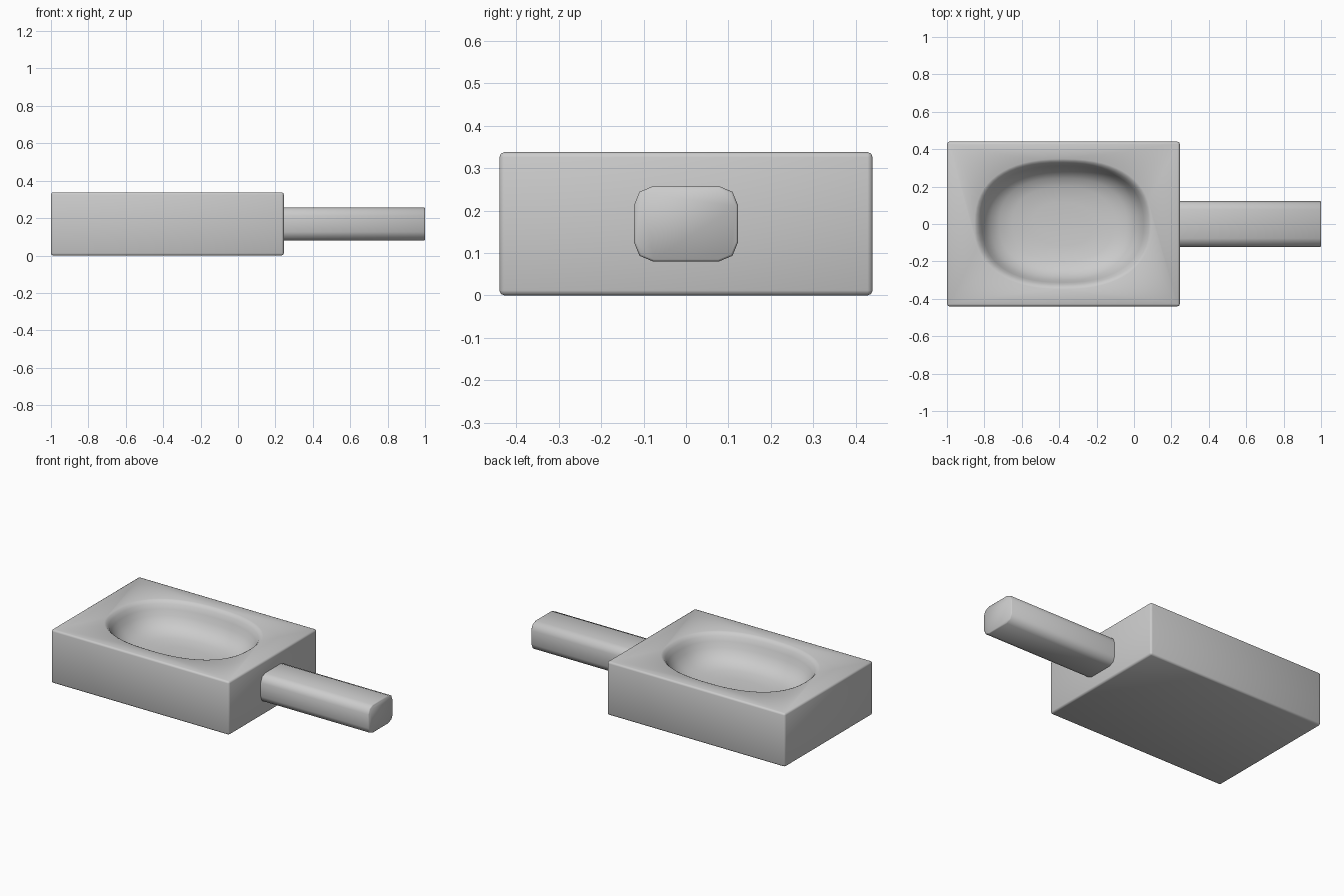
import bpy, bmesh, math

if "Cube" in bpy.data.objects:
    bpy.data.objects.remove(bpy.data.objects["Cube"])


def box(name, x0, x1, y, z0, z1):
    bpy.ops.mesh.primitive_cube_add(size=1, location=((x0 + x1) / 2, 0, (z0 + z1) / 2))
    ob = bpy.context.object
    ob.name = name
    ob.scale = (x1 - x0, 2 * y, z1 - z0)
    bpy.ops.object.transform_apply(location=True, rotation=False, scale=True)
    return ob


def bevel_edges(ob, width, segments, pick):
    bm = bmesh.new()
    bm.from_mesh(ob.data)
    edges = [e for e in bm.edges if pick(e)]
    bmesh.ops.bevel(bm, geom=edges, offset=width, segments=segments, profile=0.5, affect='EDGES')
    bm.to_mesh(ob.data)
    bm.free()


def along_x(e):
    return abs(e.verts[0].co.x - e.verts[1].co.x) > 0.3


# Rectangular body with a fine chamfer
body = box("body", -1.0, 0.245, 0.44, 0.0, 0.338)
bevel_edges(body, 0.012, 2, lambda e: True)

# Oval bowl cutter: squarish ovals lofted from the soft lip to the floor
N = 64
rings = [(0.475, 0.350, 0.40), (0.475, 0.350, 0.339), (0.462, 0.337, 0.333),
         (0.447, 0.324, 0.318), (0.432, 0.312, 0.29), (0.415, 0.300, 0.255),
         (0.385, 0.278, 0.218), (0.34, 0.245, 0.188), (0.27, 0.195, 0.170),
         (0.16, 0.115, 0.160)]
bm = bmesh.new()
loops = []
for a, b, z in rings:
    loop = []
    for i in range(N):
        t = 2 * math.pi * i / N
        c, s = math.cos(t), math.sin(t)
        p = 2 / 2.4
        loop.append(bm.verts.new((-0.38 + a * math.copysign(abs(c) ** p, c),
                                  b * math.copysign(abs(s) ** p, s), z)))
    loops.append(loop)
for top, low in zip(loops, loops[1:]):
    for i in range(N):
        j = (i + 1) % N
        bm.faces.new((top[i], low[i], low[j], top[j]))
bm.faces.new(loops[0])
bm.faces.new(loops[-1][::-1])
bmesh.ops.recalc_face_normals(bm, faces=bm.faces)
mesh = bpy.data.meshes.new("bowl_cutter")
bm.to_mesh(mesh)
bm.free()
cutter = bpy.data.objects.new("bowl_cutter", mesh)
bpy.context.collection.objects.link(cutter)
cutter.hide_render = True

# Carve the bowl, then discard the cutter
mod = body.modifiers.new("bowl", 'BOOLEAN')
mod.object = cutter
mod.operation = 'DIFFERENCE'
mod.solver = 'EXACT'
bpy.context.view_layer.objects.active = body
bpy.ops.object.modifier_apply(modifier=mod.name)
bpy.data.objects.remove(cutter)

# Rounded bar handle
handle = box("handle", 0.235, 1.0, 0.123, 0.08, 0.258)
bevel_edges(handle, 0.046, 2, along_x)
bevel_edges(handle, 0.005, 1,
            lambda e: all(v.co.x > 0.99 for v in e.verts))

# Smooth shading with crisp edges
for ob in (body, handle):
    bpy.ops.object.select_all(action='DESELECT')
    ob.select_set(True)
    bpy.context.view_layer.objects.active = ob
    bpy.ops.object.shade_smooth_by_angle(angle=math.radians(48))
